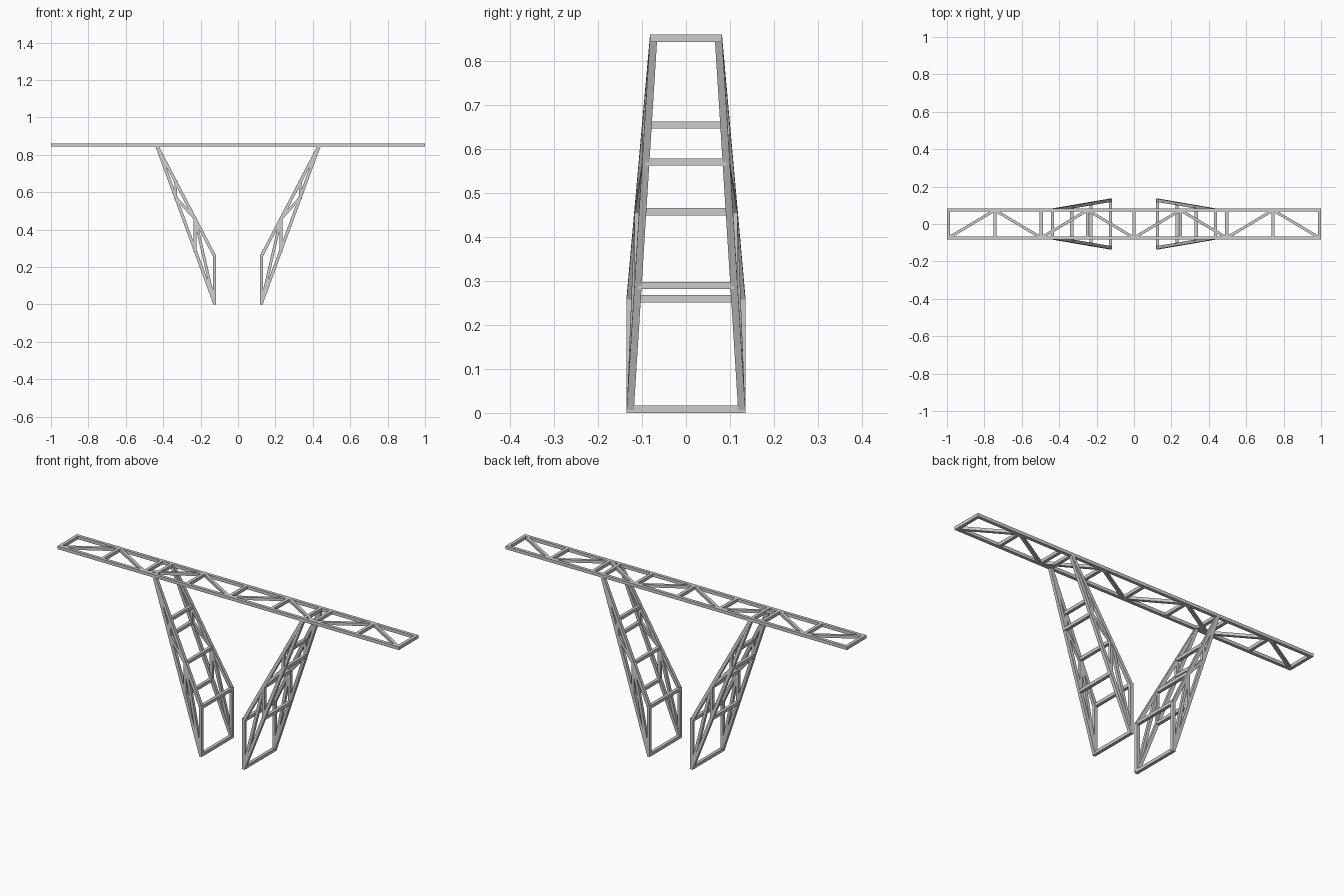
import bpy, bmesh
from mathutils import Vector, Matrix

if "Cube" in bpy.data.objects:
    bpy.data.objects.remove(bpy.data.objects["Cube"])

W = 0.0165      # bar thickness
TOP = 0.853     # height of the top truss
HALF = 0.074    # half width of the top truss


def add_bar(bm, a, b, width=W, extend=0.0):
    """Square bar from a to b, with its faces kept level or upright."""
    a, b = Vector(a), Vector(b)
    d = (b - a).normalized()
    a, b = a - d * extend, b + d * extend
    ref = Vector((0, 0, 1)) if abs(d.y) > 0.9 or abs(d.z) < 0.01 else Vector((0, 1, 0))
    side = d.cross(ref).normalized()
    up = side.cross(d)
    rot = Matrix((side, up, d)).transposed().to_4x4()
    size = Matrix.Diagonal((width, width, (b - a).length, 1))
    bmesh.ops.create_cube(bm, size=1, matrix=Matrix.Translation((a + b) / 2) @ rot @ size)


def make_object(name, bm):
    bmesh.ops.recalc_face_normals(bm, faces=bm.faces)
    mesh = bpy.data.meshes.new(name)
    bm.to_mesh(mesh)
    bm.free()
    obj = bpy.data.objects.new(name, mesh)
    bpy.context.collection.objects.link(obj)
    return obj


# Top truss: chords, cross bars and zigzag braces
bm = bmesh.new()
step = (1 - W / 2) / 4
for s in (-1, 1):
    add_bar(bm, (-1, s * HALF, TOP), (1, s * HALF, TOP))
for i in range(-4, 5):
    add_bar(bm, (i * step, -HALF, TOP), (i * step, HALF, TOP))
make_object("top_truss_frame", bm)

bm = bmesh.new()
for i in range(-4, 4):
    s = -1 if i % 2 == 0 else 1
    add_bar(bm, (i * step, s * HALF, TOP), ((i + 1) * step, -s * HALF, TOP), 0.015)
make_object("top_truss_braces", bm)

# Leg corner points for the +x, +y side
foot = Vector((0.126, 0.127, W / 2))
knee = Vector((0.126, 0.127, 0.26))
head = Vector((0.436, HALF, TOP))
outer = [foot.lerp(head, t / 3) for t in range(4)]
inner = [knee.lerp(head, t / 3) for t in range(4)]


def build_leg(name, sx):
    bm = bmesh.new()
    for sy in (-1, 1):
        def p(v):
            return Vector((v.x * sx, v.y * sy, v.z))
        # Long chords and the upright at the foot
        add_bar(bm, p(foot), p(head), extend=0.004)
        add_bar(bm, p(knee), p(head), extend=0.004)
        add_bar(bm, p(foot), p(knee), extend=W / 2)
        # Short posts and zigzag braces on the side face
        for i in (1, 2):
            add_bar(bm, p(outer[i]), p(inner[i]), 0.015)
        add_bar(bm, p(outer[0]), p(inner[1]), 0.015)
        add_bar(bm, p(inner[1]), p(outer[2]), 0.015)
    # Rungs joining the two side faces
    for v in outer + inner[:3]:
        add_bar(bm, (v.x * sx, -v.y, v.z), (v.x * sx, v.y, v.z))
    make_object(name, bm)


build_leg("right_leg", 1)
build_leg("left_leg", -1)
